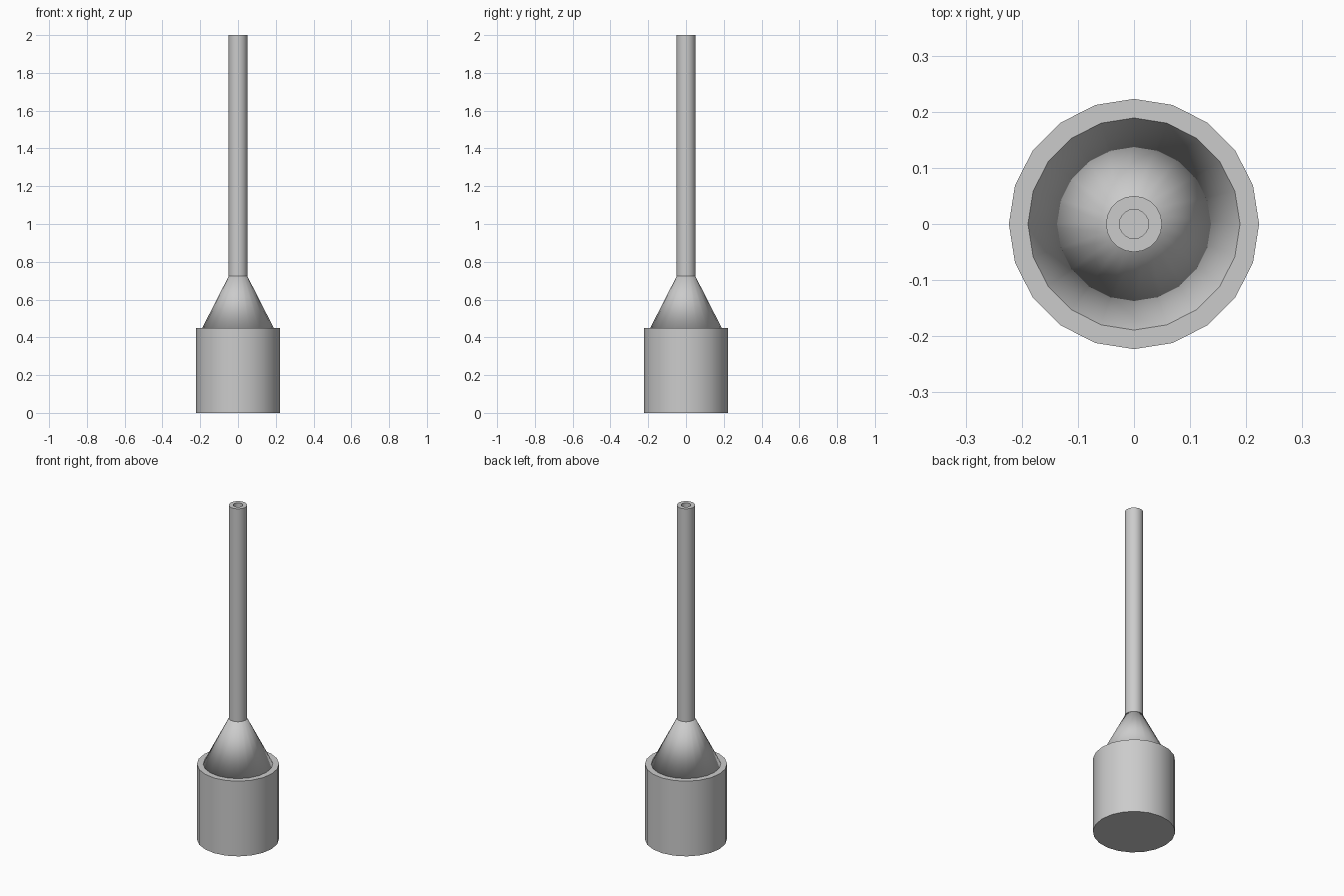
import bpy, math

if "Cube" in bpy.data.objects:
    bpy.data.objects.remove(bpy.data.objects["Cube"])

SIDES = 20


def lathe(name, profile, sharp=True):
    """Revolve (radius, z) points around z and cap both ends."""
    verts, faces = [], []
    for r, z in profile:
        for i in range(SIDES):
            a = 2 * math.pi * i / SIDES
            verts.append((r * math.cos(a), r * math.sin(a), z))
    for k in range(len(profile) - 1):
        for i in range(SIDES):
            j = (i + 1) % SIDES
            lo, hi = k * SIDES, (k + 1) * SIDES
            faces.append((lo + i, lo + j, hi + j, hi + i))
    last = (len(profile) - 1) * SIDES
    faces.append(tuple(reversed(range(SIDES))))
    faces.append(tuple(range(last, last + SIDES)))
    mesh = bpy.data.meshes.new(name)
    mesh.from_pydata(verts, [], faces)
    mesh.update()
    obj = bpy.data.objects.new(name, mesh)
    bpy.context.collection.objects.link(obj)
    bpy.ops.object.select_all(action='DESELECT')
    obj.select_set(True)
    bpy.context.view_layer.objects.active = obj
    if sharp:
        bpy.ops.object.shade_smooth_by_angle(angle=math.radians(30))
    else:
        bpy.ops.object.shade_smooth()
    return obj


# Wide cylindrical base
lathe("base", [(0.223, 0.0), (0.223, 0.45)])

# Tapered shoulder, softly shaded across its rims
lathe("shoulder", [(0.189, 0.45), (0.049, 0.725)], sharp=False)

# Thin tube with a bore recessed into its tip
lathe("tube", [(0.05, 0.725), (0.05, 2.0), (0.026, 2.0), (0.026, 1.95)])
